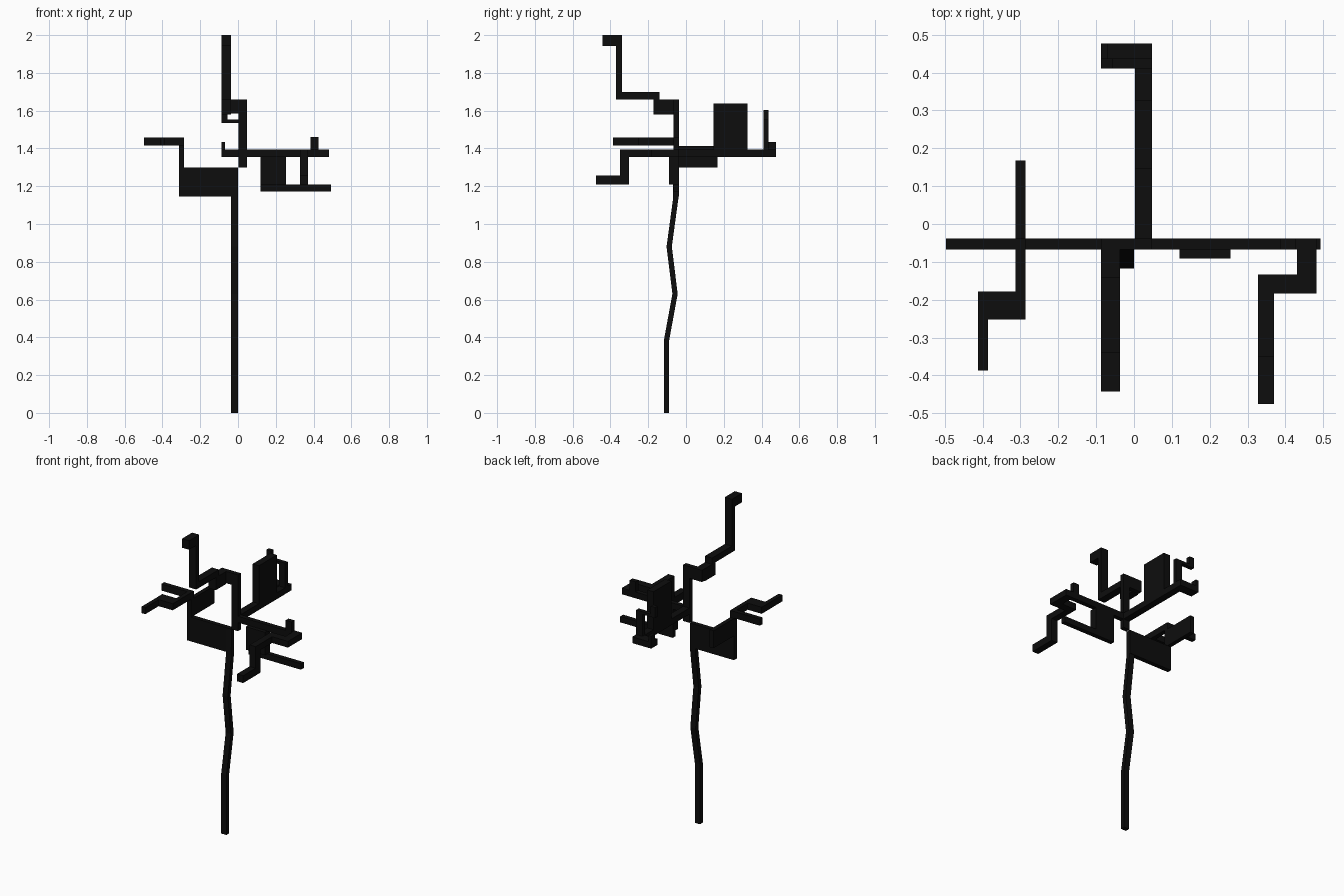
import bpy, bmesh

mat = bpy.data.materials.new("black_paint")
mat.diffuse_color = (0.004, 0.004, 0.004, 1)


def finish(name, bm):
    bmesh.ops.recalc_face_normals(bm, faces=bm.faces)
    mesh = bpy.data.meshes.new(name)
    bm.to_mesh(mesh)
    bm.free()
    mesh.materials.append(mat)
    ob = bpy.data.objects.new(name, mesh)
    bpy.context.collection.objects.link(ob)


def boxes(name, *ranges):
    """One object made of boxes given as (x0, x1, y0, y1, z0, z1)."""
    bm = bmesh.new()
    for x0, x1, y0, y1, z0, z1 in ranges:
        vs = bmesh.ops.create_cube(bm, size=1)["verts"]
        for v in vs:
            v.co = ((x0 + x1) / 2 + v.co.x * (x1 - x0),
                    (y0 + y1) / 2 + v.co.y * (y1 - y0),
                    (z0 + z1) / 2 + v.co.z * (z1 - z0))
    finish(name, bm)


# Shared depth of the front plane that most branches lie in
F, B = -0.067, -0.038

# Bent trunk: square section swept along a zigzag
bm = bmesh.new()
rings = []
for y, z in [(-0.103, 0), (-0.103, 0.385), (-0.058, 0.63), (-0.089, 0.88),
             (-0.055, 1.13), (-0.053, 1.30)]:
    rings.append([bm.verts.new((x, y + d, z)) for x, d in
                  [(-0.037, -0.014), (0, -0.014), (0, 0.014), (-0.037, 0.014)]])
for a, b in zip(rings, rings[1:]):
    for i in range(4):
        j = (i + 1) % 4
        bm.faces.new((a[i], a[j], b[j], b[i]))
bm.faces.new(rings[0])
bm.faces.new(rings[-1])
finish("trunk", bm)

# Left branch: broad plates, side arm and stepped front twig
boxes("left_plate", (-0.313, 0, F, B, 1.145, 1.30))
boxes("left_side_plate", (-0.313, -0.286, F, 0.168, 1.30, 1.412))
boxes("left_post", (-0.313, -0.286, F, B, 1.30, 1.455))
boxes("left_arm", (-0.497, -0.286, F, B, 1.415, 1.457))
boxes("left_front_twig",
      (-0.313, -0.286, -0.252, F, 1.415, 1.457),
      (-0.412, -0.313, -0.252, -0.178, 1.415, 1.457),
      (-0.412, -0.386, -0.387, -0.252, 1.415, 1.457))

# Central mast with stepped top
boxes("mast", (0.002, 0.047, F, B, 1.30, 1.66))
boxes("top_branch",
      (-0.087, 0.002, F, B, 1.585, 1.66),
      (-0.087, -0.037, -0.172, F, 1.58, 1.66),
      (-0.087, -0.037, -0.37, -0.14, 1.66, 1.70),
      (-0.087, -0.037, -0.37, -0.34, 1.70, 2.0),
      (-0.087, -0.037, -0.442, -0.37, 1.942, 2.0))

# Right branch: arm, knob, hanging plate, lower arm, stepped front twig
boxes("right_arm", (0.047, 0.482, F, B, 1.355, 1.395))
boxes("right_knob", (0.385, 0.426, F, B, 1.395, 1.46))
boxes("right_hanging_plate", (0.12, 0.255, -0.091, B, 1.21, 1.357))
boxes("right_lower_arm", (0.12, 0.493, F, B, 1.172, 1.21))
boxes("right_front_twig",
      (0.43, 0.482, -0.183, F, 1.355, 1.395),
      (0.327, 0.43, -0.183, -0.133, 1.355, 1.395),
      (0.327, 0.37, -0.35, -0.183, 1.355, 1.395),
      (0.327, 0.37, -0.35, -0.303, 1.21, 1.355),
      (0.327, 0.37, -0.476, -0.35, 1.21, 1.257))

# Rear branch: arm, upright plate, end piece, hooked twig
boxes("rear_arm", (0.002, 0.047, B, 0.477, 1.355, 1.395))
boxes("rear_plate", (0.002, 0.047, 0.145, 0.326, 1.395, 1.638))
boxes("rear_end",
      (-0.087, 0.002, 0.415, 0.477, 1.355, 1.395),
      (-0.087, -0.069, 0.437, 0.477, 1.395, 1.435))
boxes("rear_hook",
      (0.002, 0.047, 0.411, 0.437, 1.395, 1.552),
      (-0.087, 0.002, 0.411, 0.437, 1.535, 1.552),
      (-0.087, -0.055, 0.411, 0.437, 1.552, 1.603))
